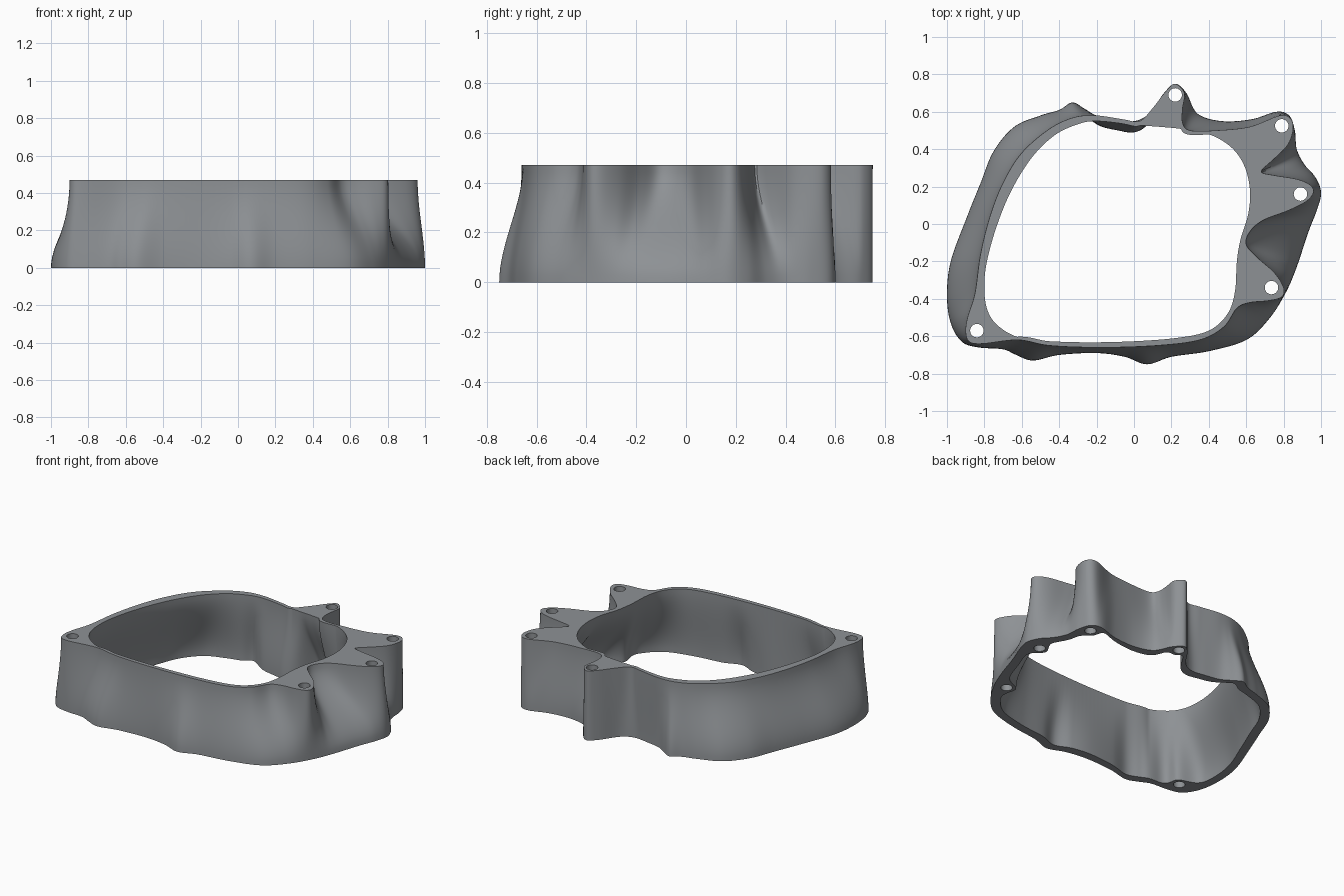
import bpy, bmesh, math
from mathutils import Matrix, Vector

default_cube = bpy.data.objects.get("Cube")
if default_cube:
    bpy.data.objects.remove(default_cube, do_unlink=True)

HEIGHT = 0.47
SEGMENTS = 540
LAYERS = 16
WALL = 0.06
HOLE_RADIUS = 0.036
HOLES = [(-0.84, -0.57), (0.22, 0.69), (0.79, 0.525), (0.89, 0.16), (0.735, -0.34)]

# Profiles in hundredths of a unit, running counter-clockwise
OUTER_TOP = [
    (96, 17), (94, 21), (87, 24), (75, 26), (68, 28), (74, 34), (82, 42), (85, 50),
    (84, 56), (78, 58), (62, 52), (44, 50), (30, 50), (26, 54), (26, 62), (27, 70),
    (22, 75), (17, 71), (10, 62), (3, 55), (-6, 56), (-20, 58), (-32, 57), (-45, 51),
    (-60, 38), (-70, 22), (-77, 4), (-82, -16), (-85, -37), (-89, -50), (-90, -58),
    (-88, -63), (-81, -64), (-62, -62), (-45, -65), (-18, -66), (12, -65), (35, -62),
    (48, -55), (55, -45), (62, -42), (72, -41), (79, -39), (80, -34), (75, -26),
    (66, -18), (60, -11), (62, -4), (69, 2), (82, 7), (92, 12)]
OUTER_BOTTOM = [
    (100, 17), (97, 25), (91, 32), (87, 40), (86, 50), (83, 58), (76, 60), (63, 56),
    (47, 55), (34, 59), (28, 70), (22, 75), (16, 70), (8, 59), (0, 55), (-10, 56),
    (-20, 58), (-27, 62), (-33, 65), (-40, 61), (-50, 58), (-64, 52), (-75, 39),
    (-82, 22), (-90, 2), (-98, -20), (-100, -38), (-98, -53), (-92, -63), (-83, -66),
    (-70, -67), (-63, -70), (-54, -73), (-40, -70), (-20, -69), (-5, -71), (7, -75),
    (20, -71), (40, -68), (60, -62), (72, -51), (81, -37), (87, -23), (93, -5), (98, 8)]
INNER_TOP = [
    (62, 18), (59, 31), (52, 41), (40, 48), (24, 51), (0, 53), (-20, 55), (-31, 53),
    (-43, 47), (-55, 35), (-66, 17), (-74, -3), (-79, -22), (-80, -36), (-78, -47),
    (-72, -55), (-60, -61), (-38, -63), (-8, -63), (22, -61), (40, -57), (50, -48),
    (54, -36), (55, -20), (57, -8), (61, 5)]


def smooth_loop(points, steps=10):
    """Closed Catmull-Rom curve through the profile points."""
    pts = [Vector(p) / 100 for p in points]
    count = len(pts)
    loop = []
    for i in range(count):
        a, b, c, d = (pts[(i + k) % count] for k in (-1, 0, 1, 2))
        for s in range(steps):
            t = s / steps
            loop.append(b + (c - a) * t / 2 + (a * 2 - b * 5 + c * 4 - d) * t ** 2 / 2
                        + (b * 3 - a - c * 3 + d) * t ** 3 / 2)
    return loop


def polar_radii(points):
    """Radius of a profile at every evenly spaced angle."""
    turn = math.tau
    polar = sorted((math.atan2(p.y, p.x) % turn, p.length) for p in smooth_loop(points))
    first, last = polar[0], polar[-1]
    polar = [(last[0] - turn, last[1])] + polar + [(first[0] + turn, first[1])]
    radii, j = [], 0
    for i in range(SEGMENTS):
        angle = turn * i / SEGMENTS
        while polar[j + 1][0] < angle:
            j += 1
        (a0, r0), (a1, r1) = polar[j], polar[j + 1]
        radii.append(r0 + (r1 - r0) * (angle - a0) / max(a1 - a0, 1e-6))
    return radii


def thicken_at_holes(outer):
    """Inner foot of the wall: constant thickness, swelling around each hole."""
    inner = []
    for i, radius in enumerate(outer):
        angle = math.tau * i / SEGMENTS
        value = radius - WALL
        for x, y in HOLES:
            away = math.remainder(angle - math.atan2(y, x), math.tau)
            weight = math.exp(-(away / 0.09) ** 2)
            value += (min(value, math.hypot(x, y) - WALL) - value) * weight
        inner.append(value)
    return inner


def add_ring(bm, radii, z):
    step = math.tau / SEGMENTS
    return [bm.verts.new((r * math.cos(i * step), r * math.sin(i * step), z))
            for i, r in enumerate(radii)]


def make_object(name, bm):
    mesh = bpy.data.meshes.new(name)
    bmesh.ops.recalc_face_normals(bm, faces=bm.faces)
    bm.to_mesh(mesh)
    bm.free()
    obj = bpy.data.objects.new(name, mesh)
    bpy.context.collection.objects.link(obj)
    return obj


# Flared wall, lofted up the outside and back down the inside
outer_top, outer_bottom = polar_radii(OUTER_TOP), polar_radii(OUTER_BOTTOM)
inner_top = [min(i, o - 0.025) for i, o in zip(polar_radii(INNER_TOP), outer_top)]
inner_bottom = thicken_at_holes(outer_bottom)

bm = bmesh.new()
outside, inside = [], []
for layer in range(LAYERS + 1):
    t = layer / LAYERS
    ease = t * t * (3 - 2 * t)
    for rings, low, high in ((outside, outer_bottom, outer_top),
                             (inside, inner_bottom, inner_top)):
        radii = [a + (b - a) * ease for a, b in zip(low, high)]
        rings.append(add_ring(bm, radii, t * HEIGHT))
rings = outside + inside[::-1]
for lower, upper in zip(rings, rings[1:] + rings[:1]):
    for i in range(SEGMENTS):
        k = (i + 1) % SEGMENTS
        bm.faces.new((lower[i], lower[k], upper[k], upper[i]))
housing = make_object("spacer_housing", bm)

# Vertical bolt holes
bm = bmesh.new()
for x, y in HOLES:
    bmesh.ops.create_cone(bm, cap_ends=True, segments=32, radius1=HOLE_RADIUS,
                          radius2=HOLE_RADIUS, depth=HEIGHT * 2,
                          matrix=Matrix.Translation((x, y, HEIGHT / 2)))
cutter = make_object("bolt_hole_cutter", bm)
cutter.hide_render = True

cut = housing.modifiers.new("bolt_holes", 'BOOLEAN')
cut.operation = 'DIFFERENCE'
cut.solver = 'EXACT'
cut.object = cutter
bpy.ops.object.select_all(action='DESELECT')
housing.select_set(True)
bpy.context.view_layer.objects.active = housing
bpy.ops.object.modifier_apply(modifier=cut.name)
bpy.data.objects.remove(cutter, do_unlink=True)

# Grey metal finish
grey = bpy.data.materials.new("grey_metal")
grey.use_nodes = True
colour = (0.27, 0.285, 0.3, 1)
grey.diffuse_color = colour
grey.node_tree.nodes["Principled BSDF"].inputs["Base Color"].default_value = colour
housing.data.materials.clear()
housing.data.materials.append(grey)
bpy.ops.object.shade_smooth_by_angle(angle=math.radians(40))
